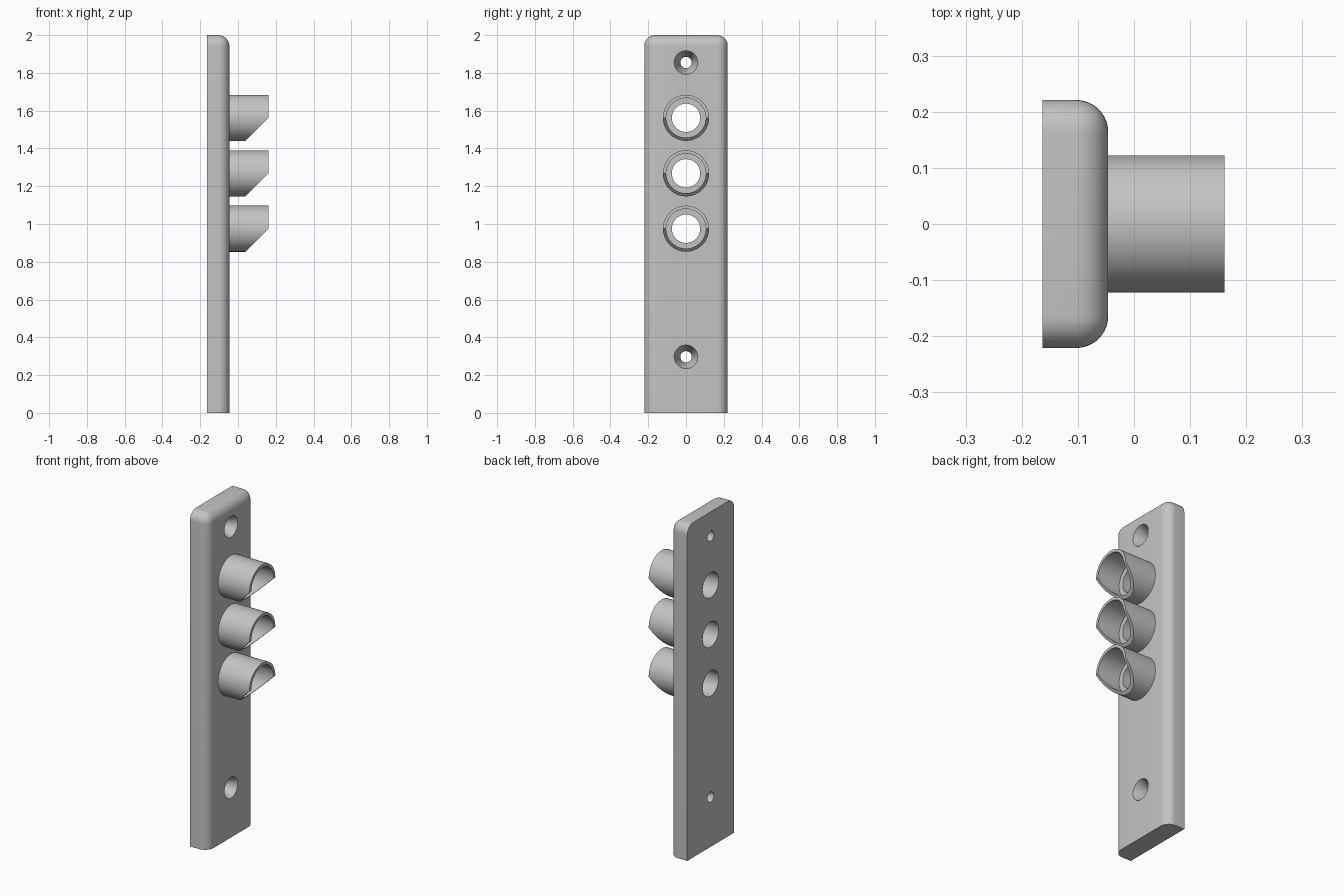
import bpy, bmesh
from math import cos, sin, pi, radians
from mathutils import Matrix, Vector

if "Cube" in bpy.data.objects:
    bpy.data.objects.remove(bpy.data.objects["Cube"], do_unlink=True)

BACK, FACE, TIP = -0.163, -0.046, 0.161   # x of plate back, plate face, tube tips
HALF_W, HEIGHT, ROUND = 0.221, 2.0, 0.057
TUBE_R, BORE_R, HOLE_R = 0.122, 0.105, 0.075
TUBE_Z = (0.975, 1.268, 1.562)
SCREW_Z = (0.297, 1.855)

grey = bpy.data.materials.new("plain grey")
grey.use_nodes = True
grey.diffuse_color = (0.55, 0.55, 0.55, 1)
grey.node_tree.nodes["Principled BSDF"].inputs["Base Color"].default_value = grey.diffuse_color


def finish(name, bm):
    bmesh.ops.recalc_face_normals(bm, faces=bm.faces[:])
    mesh = bpy.data.meshes.new(name)
    bm.to_mesh(mesh)
    bm.free()
    mesh.materials.append(grey)
    ob = bpy.data.objects.new(name, mesh)
    bpy.context.collection.objects.link(ob)
    return ob


def lathe_x(name, profile, z, ring=False, segs=72):
    """Turn (x, radius) points round the x axis, as a ring or a capped solid."""
    bm = bmesh.new()
    rows = [[bm.verts.new((x, r * cos(2 * pi * i / segs), z + r * sin(2 * pi * i / segs)))
             for i in range(segs)] for x, r in profile]
    pairs = list(zip(rows, rows[1:]))
    if ring:
        pairs.append((rows[-1], rows[0]))
    else:
        bm.faces.new(rows[0])
        bm.faces.new(rows[-1])
    for a, b in pairs:
        for i in range(segs):
            j = (i + 1) % segs
            bm.faces.new((a[i], a[j], b[j], b[i]))
    return finish(name, bm)


def box(name, matrix):
    bm = bmesh.new()
    bmesh.ops.create_cube(bm, size=1, matrix=matrix)
    return finish(name, bm)


def select_only(ob):
    bpy.ops.object.select_all(action='DESELECT')
    ob.select_set(True)
    bpy.context.view_layer.objects.active = ob


def cut(ob, cutter):
    cutter.hide_render = True
    select_only(ob)
    mod = ob.modifiers.new("cut", 'BOOLEAN')
    mod.operation, mod.solver, mod.object = 'DIFFERENCE', 'EXACT', cutter
    bpy.ops.object.modifier_apply(modifier=mod.name)
    bpy.data.objects.remove(cutter, do_unlink=True)


def smooth(ob):
    select_only(ob)
    bpy.ops.object.shade_smooth_by_angle(angle=radians(30))


# Plate: rounded on the face sides, top and upper corners; square at back and foot
bm = bmesh.new()
bmesh.ops.create_cube(bm, size=1, matrix=Matrix.Translation(((BACK + FACE) / 2, 0, HEIGHT / 2))
                      @ Matrix.Diagonal((FACE - BACK, 2 * HALF_W, HEIGHT, 1)))


def is_rounded(edge):
    mid = (edge.verts[0].co + edge.verts[1].co) / 2
    on_face = mid.x > FACE - 0.01
    on_side = abs(mid.y) > HALF_W - 0.01
    on_top = mid.z > HEIGHT - 0.01
    return on_face + on_side + on_top == 2 and mid.z > 0.01


bmesh.ops.bevel(bm, geom=[e for e in bm.edges if is_rounded(e)], offset=ROUND,
                offset_type='OFFSET', segments=10, profile=0.5, affect='EDGES')
plate = finish("back_plate", bm)

# Through holes behind the tubes, and countersunk screw holes
for z in TUBE_Z:
    cut(plate, lathe_x("hole_cutter", [(-0.3, HOLE_R), (0.1, HOLE_R)], z))
for z in SCREW_Z:
    cut(plate, lathe_x("screw_cutter", [(-0.3, 0.03), (-0.125, 0.03),
                                        (FACE, 0.0625), (0.1, 0.0625)], z))
smooth(plate)

# Stepped tubes with the lower half of the mouth sliced at 45 degrees
STEP = 0.015
profile = [(FACE, HOLE_R), (FACE, TUBE_R), (TIP, TUBE_R),
           (TIP, BORE_R), (STEP, BORE_R), (STEP, HOLE_R)]
for number, z in enumerate(TUBE_Z, 1):
    tube = lathe_x(f"tube_{number}", profile, z, ring=True)
    centre = Vector((TIP, 0, z)) + Vector((1, 0, -1)).normalized() * 0.5
    cut(tube, box("slice_cutter", Matrix.Translation(centre) @ Matrix.Rotation(pi / 4, 4, 'Y')))
    smooth(tube)
